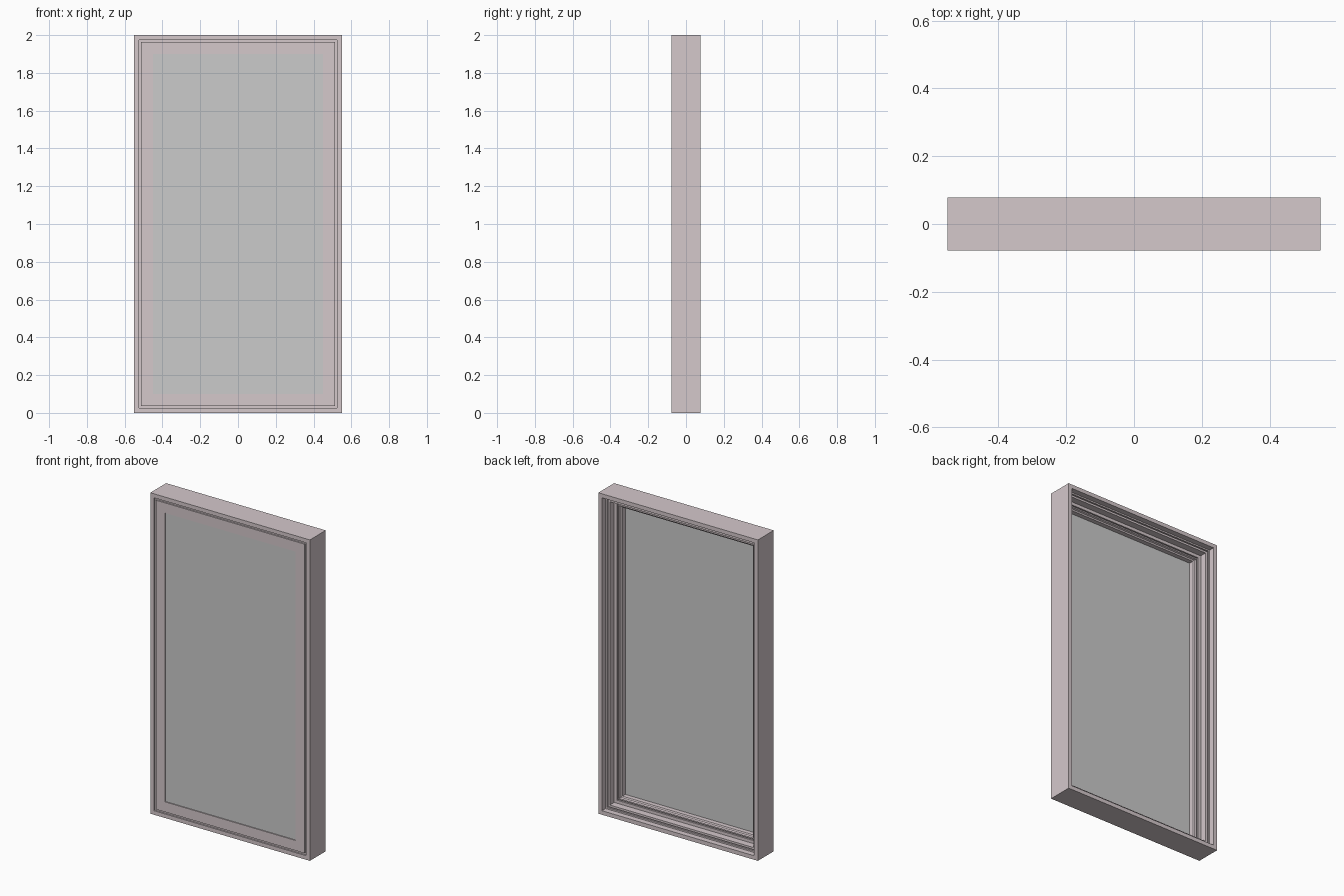
import bpy, bmesh

if "Cube" in bpy.data.objects:
    bpy.data.objects.remove(bpy.data.objects["Cube"])

W, H, D = 0.55, 2.0, 0.078  # half width, height, half depth

paint = bpy.data.materials.new("pale_mauve_paint")
paint.diffuse_color = (0.66, 0.58, 0.60, 1)
paint.use_nodes = True
paint.node_tree.nodes["Principled BSDF"].inputs["Base Color"].default_value = paint.diffuse_color


def finish(name, bm, mat=None):
    bmesh.ops.recalc_face_normals(bm, faces=bm.faces)
    mesh = bpy.data.meshes.new(name)
    bm.to_mesh(mesh)
    bm.free()
    obj = bpy.data.objects.new(name, mesh)
    bpy.context.collection.objects.link(obj)
    if mat:
        mesh.materials.append(mat)
    return obj


def mitred_ring(name, profile, mat):
    """Sweep a closed (inset, y) profile round the opening with mitred corners."""
    bm = bmesh.new()
    corners = []
    for sx, top in ((-1, 0), (1, 0), (1, 1), (-1, 1)):
        corners.append([bm.verts.new((sx * (W - i), y, H - i if top else i))
                        for i, y in profile])
    n = len(profile)
    for c in range(4):
        a, b = corners[c], corners[(c + 1) % 4]
        for k in range(n):
            m = (k + 1) % n
            bm.faces.new((a[k], a[m], b[m], b[k]))
    return finish(name, bm, mat)


# Fixed outer frame with stepped rebate toward the back
mitred_ring("outer_frame", [
    (0, -D), (0.025, -D), (0.025, -0.045), (0.035, -0.045), (0.035, 0.0),
    (0.055, 0.0), (0.055, 0.043), (0.042, 0.043), (0.042, 0.034),
    (0.034, 0.034), (0.034, 0.043), (0.025, 0.043), (0.025, D), (0, D)], paint)

# Sash, nearly flush at the front, with small grooves on its back
mitred_ring("sash", [
    (0.037, -D + 0.001), (0.10, -D + 0.001), (0.10, -0.016), (0.092, -0.012),
    (0.088, -0.002), (0.080, -0.002), (0.080, -0.012), (0.072, -0.012),
    (0.072, -0.003), (0.037, -0.003)], paint)

# Gasket strip sunk in the gap between frame and sash
mitred_ring("gasket", [
    (0.024, -0.068), (0.038, -0.068), (0.038, -0.05), (0.024, -0.05)], paint)

# Glazing unit, edges tucked into the sash
bm = bmesh.new()
bmesh.ops.create_cube(bm, size=1)
for v in bm.verts:
    v.co.x *= 0.91
    v.co.y = v.co.y * 0.026 - 0.058
    v.co.z = v.co.z * 1.81 + 1.0
finish("glass_pane", bm)
